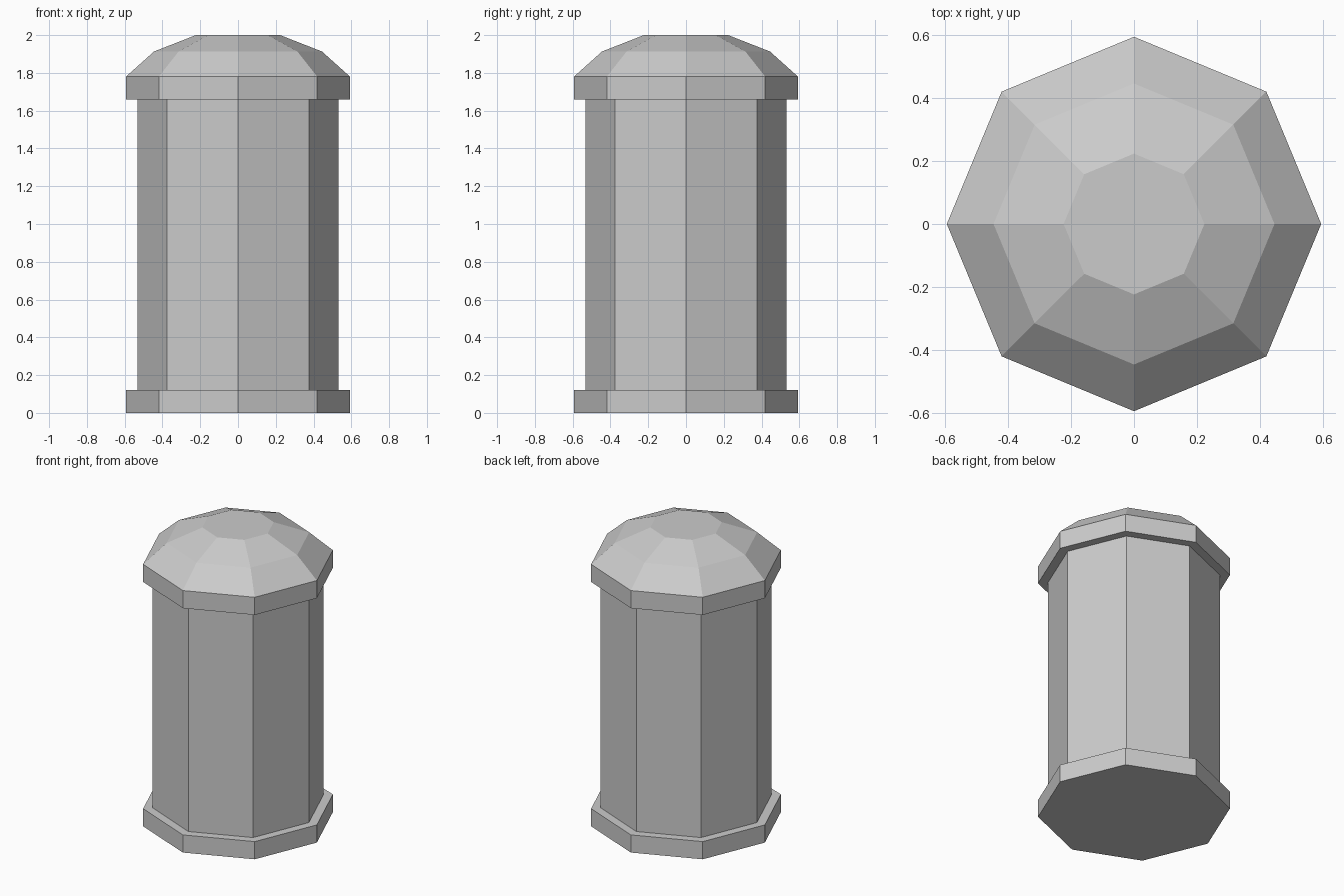
import bpy, bmesh
from math import cos, sin, pi

if "Cube" in bpy.data.objects:
    bpy.data.objects.remove(bpy.data.objects["Cube"])

SIDES = 8


def lathe(name, profile):
    """Closed eight-sided solid from (radius, height) rings, bottom to top."""
    bm = bmesh.new()
    rings = [[bm.verts.new((r * cos(2 * pi * i / SIDES), r * sin(2 * pi * i / SIDES), z))
              for i in range(SIDES)] for r, z in profile]
    for low, high in zip(rings, rings[1:]):
        for i in range(SIDES):
            j = (i + 1) % SIDES
            bm.faces.new((low[i], low[j], high[j], high[i]))
    bm.faces.new(rings[0][::-1])
    bm.faces.new(rings[-1])
    mesh = bpy.data.meshes.new(name)
    bm.to_mesh(mesh)
    bm.free()
    obj = bpy.data.objects.new(name, mesh)
    bpy.context.collection.objects.link(obj)
    return obj


# Bottom plinth
lathe("base_plinth", [(0.593, 0.0), (0.593, 0.12)])

# Main column
lathe("column_body", [(0.533, 0.12), (0.533, 1.66)])

# Overhanging rim with faceted dome
lathe("domed_cap", [(0.593, 1.66), (0.593, 1.78), (0.445, 1.913), (0.223, 2.0)])
